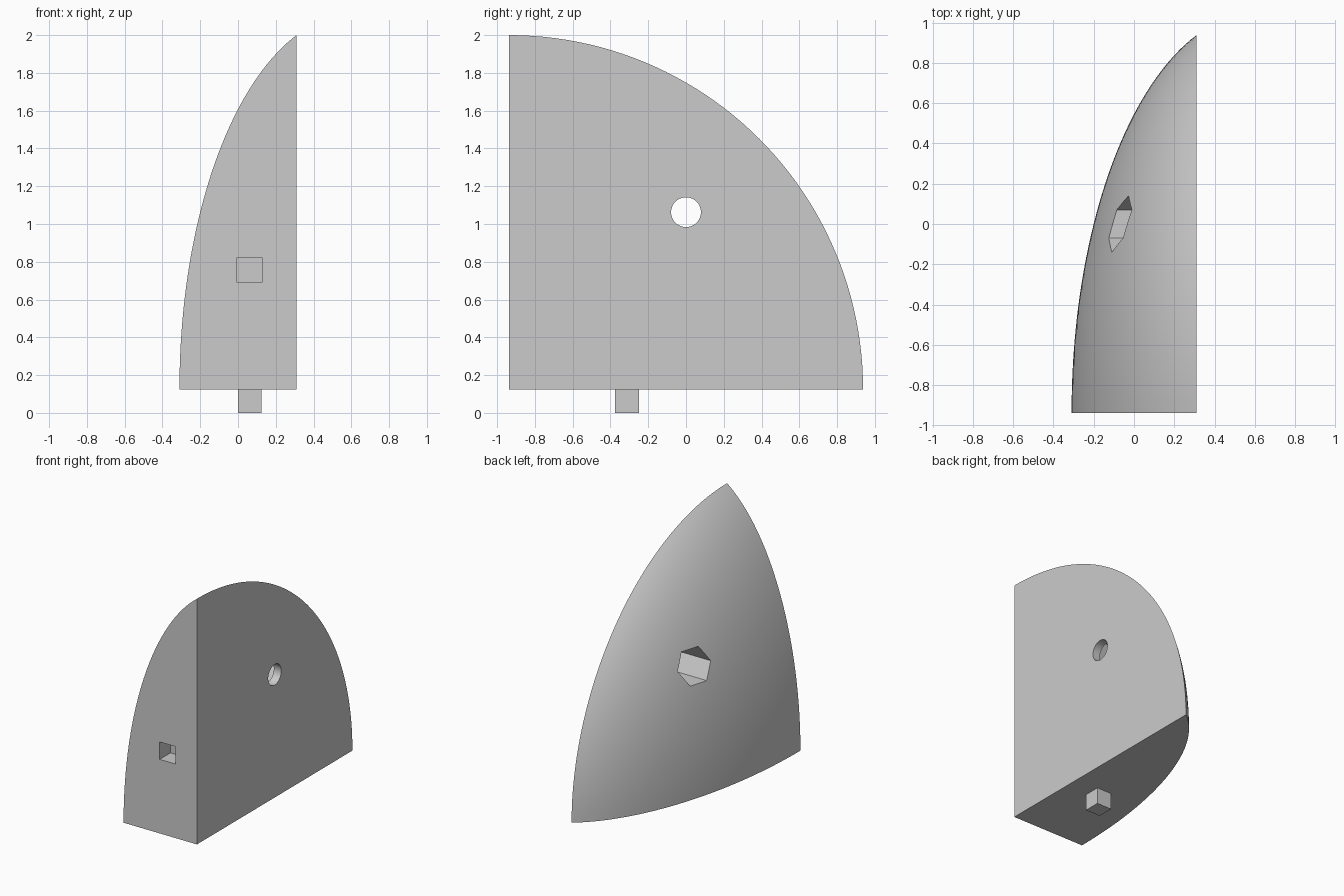
import bpy
import bmesh
from math import asin, sin, cos, pi, radians

if "Cube" in bpy.data.objects:
    bpy.data.objects.remove(bpy.data.objects["Cube"], do_unlink=True)

# Single plain grey
grey = bpy.data.materials.new("plain_grey")
grey.use_nodes = True
colour = (0.6, 0.6, 0.6, 1)
grey.diffuse_color = colour
grey.node_tree.nodes["Principled BSDF"].inputs["Base Color"].default_value = colour

HALF_W = 0.31               # half thickness in x
SPAN = 1.875                # quarter-disc radius
Y0, Z0 = -SPAN / 2, 0.125   # inner corner of the quarter
FULL = 1.988                # radius of the whole ellipsoid before it is cut


def make_object(name, bm):
    bmesh.ops.recalc_face_normals(bm, faces=bm.faces[:])
    mesh = bpy.data.meshes.new(name)
    bm.to_mesh(mesh)
    bm.free()
    mesh.materials.append(grey)
    obj = bpy.data.objects.new(name, mesh)
    bpy.context.collection.objects.link(obj)
    return obj


def box(name, low, high):
    bm = bmesh.new()
    bmesh.ops.create_cube(bm, size=1)
    for v in bm.verts:
        for i in range(3):
            v.co[i] = low[i] if v.co[i] < 0 else high[i]
    return make_object(name, bm)


def prism_x(name, sides, radius, x0, x1, y, z):
    """Prism along x, with its first corner pointing along +y."""
    bm = bmesh.new()
    ends = [[bm.verts.new((x, y + radius * cos(2 * pi * i / sides),
                           z + radius * sin(2 * pi * i / sides)))
             for i in range(sides)] for x in (x0, x1)]
    for ring in ends:
        bm.faces.new(ring)
    for i in range(sides):
        j = (i + 1) % sides
        bm.faces.new((ends[0][i], ends[0][j], ends[1][j], ends[1][i]))
    return make_object(name, bm)


def quarter_dome(name, rings=40, segments=48):
    """Quarter of an ellipsoid cap, closed by three flat faces."""
    bm = bmesh.new()
    t_max = asin(SPAN / FULL)
    depth = 2 * HALF_W / (1 - cos(t_max))
    apex = bm.verts.new((-HALF_W, Y0, Z0))
    corner = bm.verts.new((HALF_W, Y0, Z0))
    grid = []
    for i in range(1, rings + 1):
        t = t_max * i / rings
        r, x = FULL * sin(t), -HALF_W + depth * (1 - cos(t))
        grid.append([bm.verts.new((x, Y0 + r * cos(a), Z0 + r * sin(a)))
                     for a in (pi / 2 * k / segments for k in range(segments + 1))])
    for k in range(segments):
        bm.faces.new((apex, grid[0][k], grid[0][k + 1]))
        for inner, outer in zip(grid, grid[1:]):
            bm.faces.new((inner[k], outer[k], outer[k + 1], inner[k + 1]))
    bm.faces.new([corner] + grid[-1])
    for side in (0, segments):
        bm.faces.new([corner, apex] + [ring[side] for ring in grid])
    return make_object(name, bm)


body = quarter_dome("quarter_dome_body")

# Socket in the front, hexagonal pocket in the dome, round hole through the flat side
cutters = [
    box("socket_cutter", (-0.005, Y0 - 0.1, 0.69), (0.128, Y0 + 0.13, 0.823)),
    prism_x("hex_pocket_cutter", 6, 0.14, -0.6, HALF_W - 0.0625, 0, Z0 + SPAN / 2),
    prism_x("round_hole_cutter", 48, 0.079, HALF_W - 0.15, HALF_W + 0.1, 0, Z0 + SPAN / 2),
]
bpy.context.view_layer.objects.active = body
for cutter in cutters:
    cutter.hide_render = True
    mod = body.modifiers.new(cutter.name, 'BOOLEAN')
    mod.operation = 'DIFFERENCE'
    mod.solver = 'EXACT'
    mod.object = cutter
    bpy.ops.object.modifier_apply(modifier=mod.name)
    bpy.data.objects.remove(cutter, do_unlink=True)

# Square peg underneath
box("square_peg", (0, -0.375, 0), (0.125, -0.25, Z0))

bpy.ops.object.select_all(action='DESELECT')
body.select_set(True)
bpy.ops.object.shade_smooth_by_angle(angle=radians(25))
